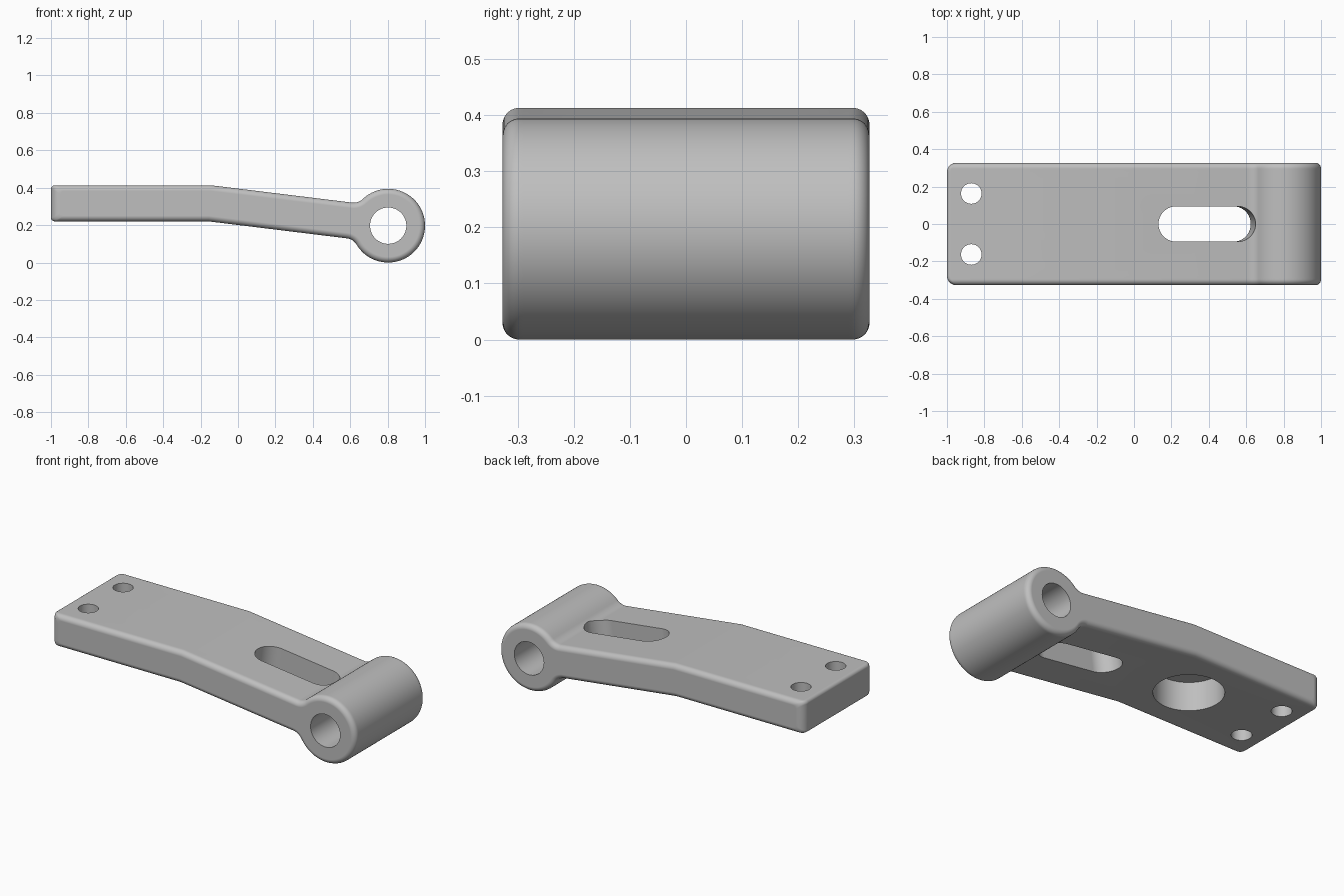
import bpy, bmesh, math
from mathutils import Vector, Matrix

if "Cube" in bpy.data.objects:
    bpy.data.objects.remove(bpy.data.objects["Cube"])

# Main dimensions
TOP, BOTTOM, BEND_X, TILT = 0.413, 0.22, -0.145, math.radians(7)
HALF_W, RIM, END_R, CORNER_R = 0.327, 0.03, 0.05, 0.02
BARREL, BARREL_R, BORE_R, FILLET = Vector((0.803, 0.197)), 0.197, 0.097, 0.07

grey = bpy.data.materials.new("satin grey metal")
grey.use_nodes = True
colour = (0.52, 0.52, 0.52, 1)
grey.diffuse_color = colour
grey.node_tree.nodes["Principled BSDF"].inputs["Base Color"].default_value = colour


def polar(a):
    return Vector((math.cos(a), math.sin(a)))


def sweep(a, b, steps):
    return [a + (b - a) * i / steps for i in range(steps + 1)]


def outline(d, e):
    """Side profile, inset by d all round and by e at the square end."""
    pts = []
    # square end, bottom corner then top corner
    for z, s, a, b in ((BOTTOM, 1, 1.5, 1), (TOP, -1, 1, 0.5)):
        c = Vector((-1 + CORNER_R + e, z + s * (CORNER_R + d)))
        pts += [c + CORNER_R * polar(t * math.pi) for t in sweep(a, b, 4)]
    # top bend, fillet into barrel, barrel, fillet out, bottom bend
    half = []
    for s, z in ((1, TOP), (-1, BOTTOM)):
        shift = 0 if s > 0 else -(TOP - BOTTOM) * math.tan(TILT / 2)
        bend = Vector((BEND_X + shift, z))
        n = s * Vector((math.sin(TILT), math.cos(TILT)))
        u = Vector((math.cos(TILT), -math.sin(TILT)))
        rel = bend - BARREL
        h = rel.dot(n) + FILLET
        centre = BARREL + n * h - u * math.sqrt((FILLET + BARREL_R) ** 2 - h * h)
        to_c = centre - BARREL
        phi = math.atan2(to_c.y, to_c.x) % (2 * math.pi)
        start = math.atan2(-n.y, -n.x) % (2 * math.pi)
        end = (phi + math.pi) % (2 * math.pi)
        turn = (end - start + math.pi) % (2 * math.pi) - math.pi
        arc = [centre + (FILLET + d) * polar(t) for t in sweep(start, start + turn, 10)]
        miter = Vector((s * math.tan(TILT / 2), s))
        half.append((bend - miter * d, arc, phi))
    (b1, arc1, phi1), (b2, arc2, phi2) = half
    pts += [b1] + arc1
    pts += [BARREL + (BARREL_R - d) * polar(t)
            for t in sweep(phi1, phi2 - 2 * math.pi, 64)[1:-1]]
    return pts + arc2[::-1] + [b2]


def round_off(t, r):
    return r - math.sqrt(r * r - (r - t) ** 2) if t < r else 0


# Arm body: profile lofted across the width with rounded rims
depths = [END_R * (1 - math.cos(t)) for t in sweep(0, math.pi / 2, 12)]
layers = [(-HALF_W + t, t) for t in depths] + [(HALF_W - t, t) for t in depths[::-1]]
bm = bmesh.new()
rings = [[bm.verts.new((p.x, y, p.y)) for p in outline(round_off(t, RIM), round_off(t, END_R))]
         for y, t in layers]
for a, b in zip(rings, rings[1:]):
    for i in range(len(a)):
        j = (i + 1) % len(a)
        bm.faces.new((a[i], a[j], b[j], b[i]))
bm.faces.new(rings[0])
bm.faces.new(rings[-1])
bmesh.ops.recalc_face_normals(bm, faces=bm.faces)
mesh = bpy.data.meshes.new("lever_arm")
bm.to_mesh(mesh)
bm.free()
arm = bpy.data.objects.new("lever_arm", mesh)
bpy.context.collection.objects.link(arm)
mesh.materials.append(grey)


def cutter(name, radius, depth, loc, rot=0, axis="Y", half_len=0, segs=64):
    """Round or slotted prism, centred on its own axis."""
    pts = []
    for i in range(segs + 2):
        right = i <= segs // 2
        k = i if right else i - 1
        p = polar(-math.pi / 2 + 2 * math.pi * k / segs) * radius
        pts.append((p.x + (half_len if right else -half_len), p.y))
    if not half_len:
        pts = [p for i, p in enumerate(pts) if i not in (segs // 2 + 1, segs + 1)]
    b = bmesh.new()
    f = b.faces.new([b.verts.new((x, y, -depth / 2)) for x, y in pts])
    ext = bmesh.ops.extrude_face_region(b, geom=[f])["geom"]
    bmesh.ops.translate(b, vec=(0, 0, depth),
                        verts=[g for g in ext if isinstance(g, bmesh.types.BMVert)])
    bmesh.ops.remove_doubles(b, verts=b.verts, dist=1e-5)
    bmesh.ops.recalc_face_normals(b, faces=b.faces)
    me = bpy.data.meshes.new(name)
    b.to_mesh(me)
    b.free()
    me.materials.append(grey)
    ob = bpy.data.objects.new(name, me)
    ob.matrix_world = Matrix.Translation(loc) @ Matrix.Rotation(rot, 4, axis)
    ob.hide_render = True
    bpy.context.collection.objects.link(ob)
    return ob


# Bore, bolt holes, tilted slot and blind pocket underneath
pocket_depth = 0.17
slot_x = 0.39
slot_z = TOP - (slot_x - BEND_X) * math.tan(TILT)
cutters = [cutter("bore_cutter", BORE_R, 1, (BARREL.x, 0, BARREL.y), math.pi / 2, "X"),
           cutter("slot_cutter", 0.094, 0.6, (slot_x, 0, slot_z), TILT, half_len=0.167),
           cutter("pocket_cutter", 0.188, 2 * pocket_depth, (-0.374, 0, BOTTOM))]
for side in (-1, 1):
    cutters.append(cutter("bolt_cutter", 0.055, 0.6, (-0.87, side * 0.163, 0.31), segs=40))

bpy.ops.object.select_all(action="DESELECT")
bpy.context.view_layer.objects.active = arm
arm.select_set(True)
for c in cutters:
    mod = arm.modifiers.new(c.name, "BOOLEAN")
    mod.operation, mod.solver, mod.object = "DIFFERENCE", "EXACT", c
    bpy.ops.object.modifier_apply(modifier=mod.name)
    bpy.data.objects.remove(c)

# Smooth rounds, crisp hole rims, and a crisp crease at the bend
bpy.ops.object.shade_smooth_by_angle(angle=math.radians(30))
for e in arm.data.edges:
    p, q = (arm.data.vertices[v].co for v in e.vertices)
    if abs(p.x - q.x) < 1e-4 and abs(p.x - BEND_X) < 0.03 and abs(p.y - q.y) > 0.3:
        e.use_edge_sharp = True
weighted = arm.modifiers.new("weighted_normals", "WEIGHTED_NORMAL")
weighted.keep_sharp = True
